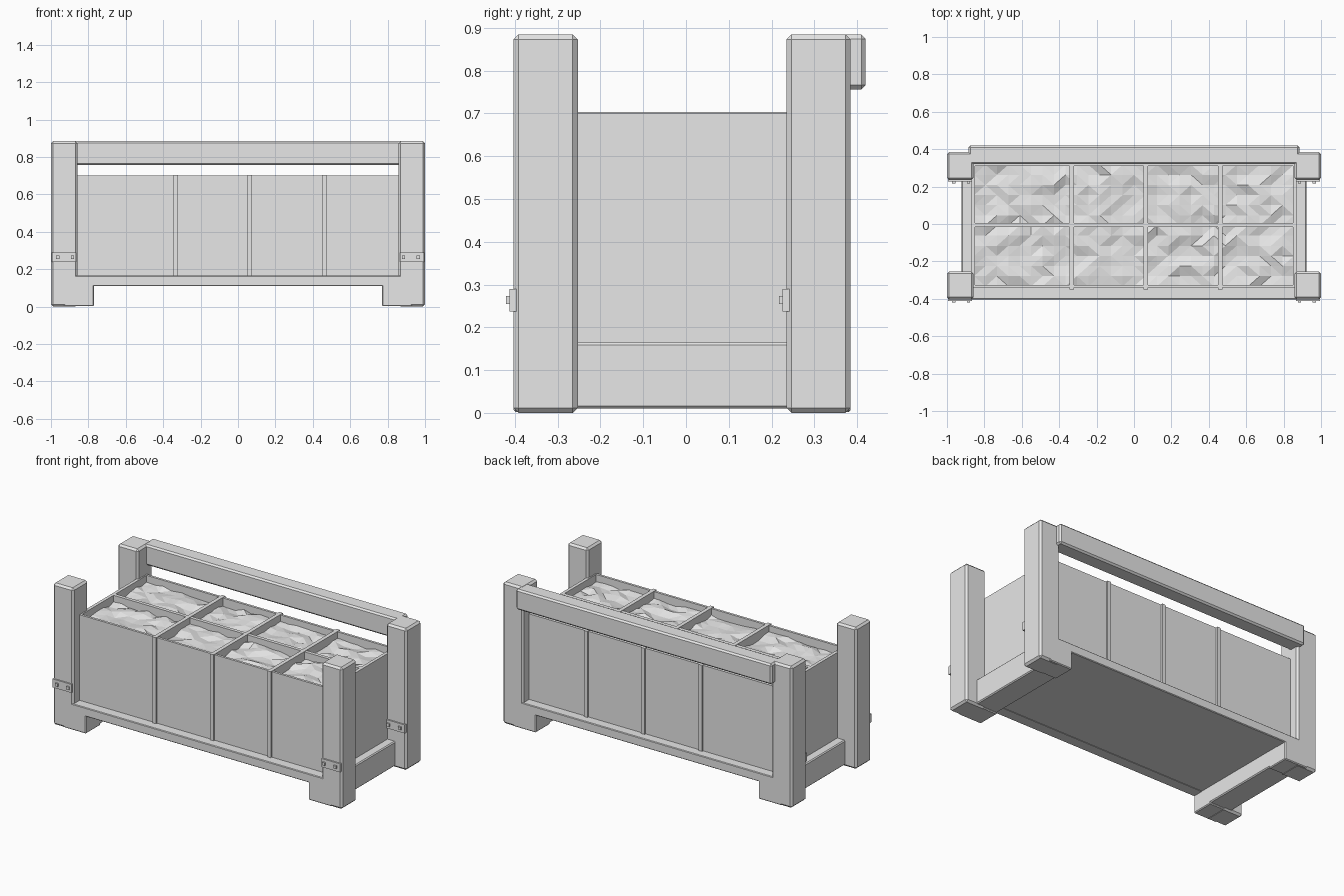
import bpy, bmesh, random

if "Cube" in bpy.data.objects:
    bpy.data.objects.remove(bpy.data.objects["Cube"])
random.seed(4)

grey = bpy.data.materials.new("grey")
grey.diffuse_color = (0.8, 0.8, 0.8, 1)
grey.use_nodes = True
grey.node_tree.nodes["Principled BSDF"].inputs["Base Color"].default_value = grey.diffuse_color


def finish(name, bm):
    me = bpy.data.meshes.new(name)
    bm.to_mesh(me)
    bm.free()
    me.materials.append(grey)
    ob = bpy.data.objects.new(name, me)
    bpy.context.collection.objects.link(ob)
    return ob


def box(name, x, y, z, bevel=0.0):
    """Box from (min, max) ranges with an optional chamfer."""
    bm = bmesh.new()
    bmesh.ops.create_cube(bm, size=1)
    for v in bm.verts:
        v.co = [(lo + hi) / 2 + c * (hi - lo)
                for c, (lo, hi) in zip(v.co, (x, y, z))]
    ob = finish(name, bm)
    if bevel:
        mod = ob.modifiers.new("chamfer", 'BEVEL')
        mod.width = bevel
        mod.segments = 1
    return ob


def span(s, a, b):
    """Range a..b mirrored to side s."""
    return (min(s * a, s * b), max(s * a, s * b))


for s, side in ((-1, "left"), (1, "right")):
    # Corner posts with iron plates and bolts on their front faces
    for end, y0 in (("front", -0.403), ("back", 0.235)):
        box(f"{side}_{end}_post", span(s, 0.858, 1.0), (y0, y0 + 0.15), (0, 0.885), 0.012)
        box(f"{side}_{end}_plate", span(s, 0.865, 0.995), (y0 - 0.009, y0 + 0.01), (0.237, 0.29))
        for i, bx in enumerate((0.885, 0.963)):
            box(f"{side}_{end}_bolt_{i}", span(s, bx - 0.009, bx + 0.009),
                (y0 - 0.018, y0), (0.254, 0.273))
        # Foot flush with the outer face of the post
        fy = (-0.403, -0.26) if end == "front" else (0.245, 0.385)
        box(f"{side}_{end}_foot", span(s, 0.77, 0.93), fy, (0.002, 0.165), 0.005)
    # End beam and end panel
    box(f"{side}_end_beam", span(s, 0.77, 0.923), (-0.39, 0.375), (0.01, 0.165), 0.006)
    box(f"{side}_end_panel", span(s, 0.85, 0.87), (-0.34, 0.325), (0.14, 0.70))

# Lower rails and floor
box("front_lower_rail", (-0.87, 0.87), (-0.403, -0.33), (0.11, 0.165), 0.004)
box("back_lower_rail", (-0.87, 0.87), (0.315, 0.385), (0.11, 0.165), 0.004)
box("floor", (-0.86, 0.86), (-0.35, 0.335), (0.112, 0.15))

# Upper back rail lapped over the back posts
box("upper_back_rail", (-0.885, 0.885), (0.32, 0.42), (0.756, 0.884), 0.01)

# Long panels
box("front_panel", (-0.86, 0.86), (-0.34, -0.325), (0.14, 0.70))
box("back_panel", (-0.86, 0.86), (0.31, 0.325), (0.14, 0.70))

# Dividers
for i, x in enumerate((-0.334, 0.064, 0.46)):
    box(f"cross_divider_{i}", (x - 0.012, x + 0.012), (-0.35, 0.335), (0.14, 0.703))
box("long_divider", (-0.855, 0.855), (-0.016, 0.006), (0.14, 0.70))

# Uneven faceted soil filling the compartments
bm = bmesh.new()
bmesh.ops.create_grid(bm, x_segments=28, y_segments=12, size=1)
for v in bm.verts:
    v.co = (v.co.x * 0.855, v.co.y * 0.325 - 0.008, 0.655 + random.uniform(-0.012, 0.012))
bmesh.ops.triangulate(bm, faces=bm.faces[:])
finish("soil", bm)
